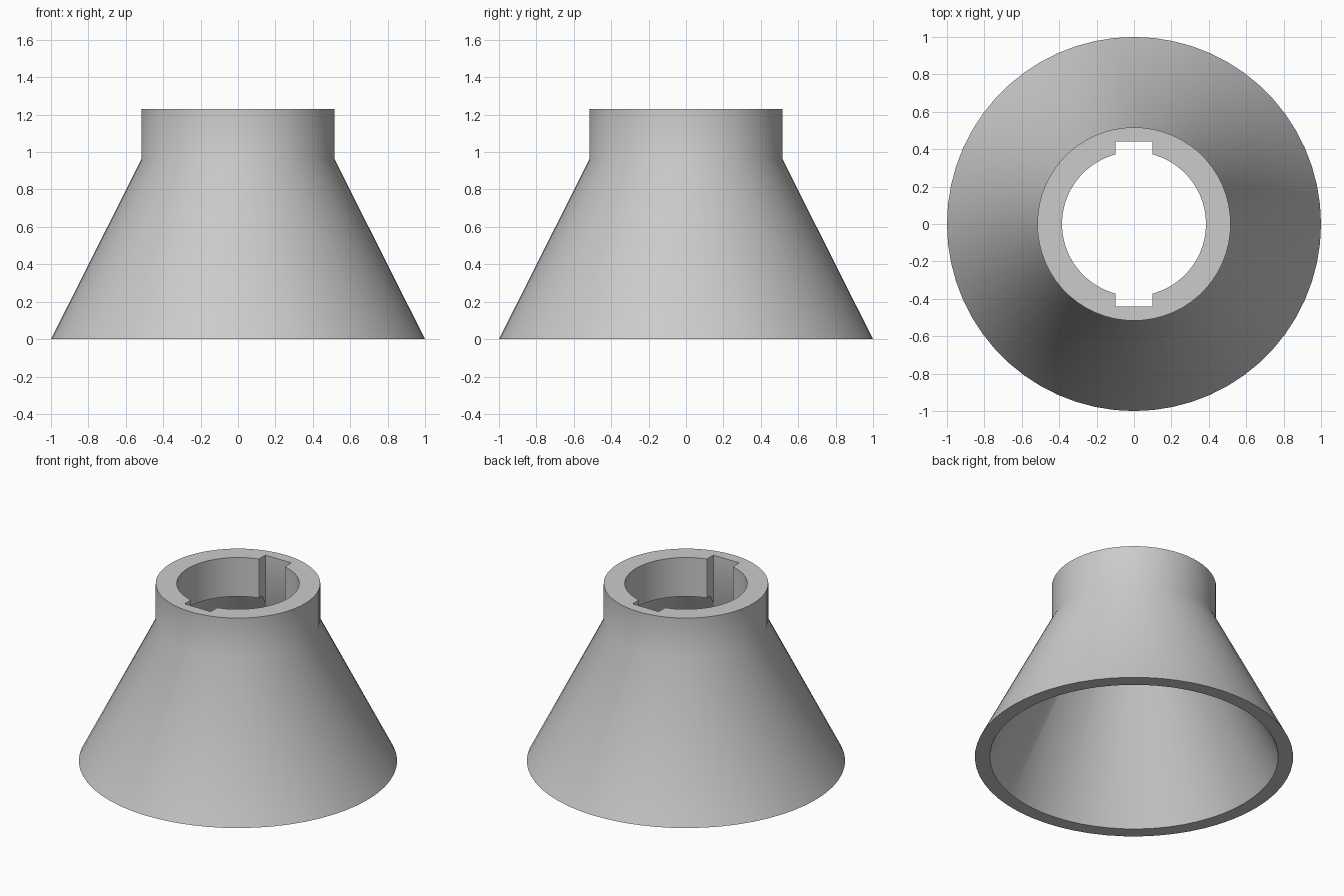
import bpy
import bmesh
import math
from mathutils import Matrix, Vector

SEGMENTS = 60
HEIGHT = 1.23
SHOULDER = 0.96

if "Cube" in bpy.data.objects:
    bpy.data.objects.remove(bpy.data.objects["Cube"], do_unlink=True)

grey = bpy.data.materials.new("light_grey")
grey.use_nodes = True
colour = (0.6, 0.6, 0.6, 1)
grey.diffuse_color = colour
grey.node_tree.nodes["Principled BSDF"].inputs["Base Color"].default_value = colour


def add_object(name, bm):
    bmesh.ops.recalc_face_normals(bm, faces=bm.faces)
    mesh = bpy.data.meshes.new(name)
    bm.to_mesh(mesh)
    bm.free()
    mesh.materials.append(grey)
    obj = bpy.data.objects.new(name, mesh)
    bpy.context.collection.objects.link(obj)
    return obj


def lathe(name, profile):
    """Revolve a closed (radius, z) profile about the z axis."""
    bm = bmesh.new()
    rings = []
    for radius, z in profile:
        rings.append([bm.verts.new(Matrix.Rotation(math.tau * i / SEGMENTS, 3, "Z")
                                   @ Vector((radius, 0, z))) for i in range(SEGMENTS)])
    for k, ring in enumerate(rings):
        above = rings[(k + 1) % len(rings)]
        for i in range(SEGMENTS):
            j = (i + 1) % SEGMENTS
            bm.faces.new((ring[i], ring[j], above[j], above[i]))
    return add_object(name, bm)


# Hollow flared skirt with a thick straight collar
funnel = lathe("flared_collar", [
    (1.0, 0), (0.517, SHOULDER), (0.517, HEIGHT),
    (0.385, HEIGHT), (0.385, SHOULDER), (0.423, SHOULDER), (0.906, 0),
])

# Box that cuts the two opposite keyways in the bore
bm = bmesh.new()
bmesh.ops.create_cube(bm, size=1, matrix=Matrix.Translation((0, 0, 1.05))
                      @ Matrix.Diagonal((0.2, 0.884, 0.6, 1)))
cutter = add_object("keyway_cutter", bm)
cutter.hide_render = True

cut = funnel.modifiers.new("keyways", "BOOLEAN")
cut.operation = "DIFFERENCE"
cut.solver = "EXACT"
cut.object = cutter

bpy.ops.object.select_all(action="DESELECT")
funnel.select_set(True)
bpy.context.view_layer.objects.active = funnel
bpy.ops.object.modifier_apply(modifier=cut.name)
bpy.data.objects.remove(cutter, do_unlink=True)

# Smooth the round walls, keep the rims and keyways crisp
bpy.ops.object.shade_smooth_by_angle(angle=math.radians(30))
